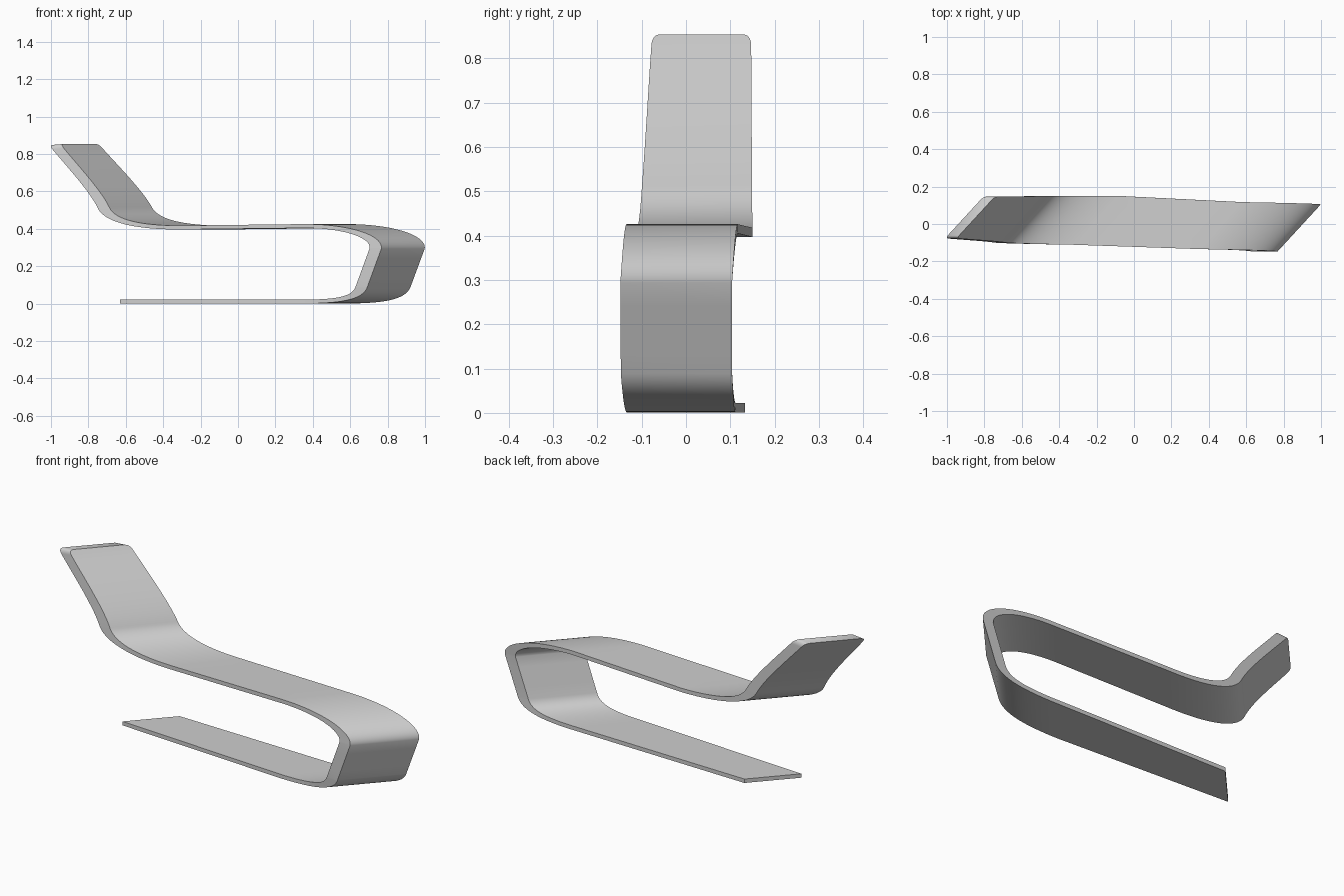
import bpy, bmesh, math
from mathutils import Vector
from mathutils.geometry import interpolate_bezier

cube = bpy.data.objects.get("Cube")
if cube:
    bpy.data.objects.remove(cube, do_unlink=True)

THICKNESS = 0.021   # ribbon thickness before the lengthwise stretch
STRETCH = 3.0       # lengthwise stretch of the thickness
SKEW = 0.92         # sideways slant of the ribbon across its width

grey = bpy.data.materials.new("light_grey")
grey.use_nodes = True
colour = (0.62, 0.62, 0.62, 1)
grey.diffuse_color = colour
grey.node_tree.nodes["Principled BSDF"].inputs["Base Color"].default_value = colour

# Joints along the ribbon: x, z of the near edge, then y of the near and far edges
top = (-0.98, 0.851, -0.077, 0.147)
shoulder = (-0.961, 0.827, -0.078, 0.147)
waist = (-0.72, 0.515, -0.099, 0.149)
seat_back = (-0.32, 0.407, -0.111, 0.15)
seat_front = (0.35, 0.415, -0.134, 0.117)
knee = (0.735, 0.295, -0.148, 0.104)
ankle = (0.66, 0.09, -0.147, 0.104)
base_front = (0.35, 0.0115, -0.133, 0.112)
base_end = (-0.63, 0.0115, -0.075, 0.133)

# Segments: start, end, two curve handles (None for straight), steps
segments = [
    (top, shoulder, None, 8),
    (shoulder, waist, ((-0.88, 0.73), (-0.76, 0.60)), 14),
    (waist, seat_back, ((-0.69, 0.445), (-0.55, 0.408)), 24),
    (seat_back, seat_front, None, 6),
    (seat_front, knee, ((0.58, 0.415), (0.745, 0.36)), 28),
    (knee, ankle, None, 4),
    (ankle, base_front, ((0.64, 0.035), (0.56, 0.0115)), 24),
    (base_front, base_end, None, 6),
]


def flat(x, z):
    return Vector((x, z, 0))


# Sample the path into (point, near y, far y)
path = []
for start, end, handles, steps in segments:
    a, b = flat(*start[:2]), flat(*end[:2])
    if handles:
        points = interpolate_bezier(a, flat(*handles[0]), flat(*handles[1]), b, steps + 1)
    else:
        points = [a.lerp(b, i / steps) for i in range(steps + 1)]
    for i, p in enumerate(points):
        if path and i == 0:
            continue
        t = i / steps
        near = start[2] + (end[2] - start[2]) * t
        far = start[3] + (end[3] - start[3]) * t
        path.append((p.copy(), near, far))


def corner_inset(z):
    """Rounds the two corners at the top of the backrest."""
    h = max(0.0, min(1.0, (z - shoulder[1]) / (top[1] - shoulder[1])))
    return 0.016 * (1 - math.sqrt(1 - h * h))


# Sweep a four-cornered section along the path
bm = bmesh.new()
rings = []
for i, (p, near, far) in enumerate(path):
    d = path[min(i + 1, len(path) - 1)][0] - path[max(i - 1, 0)][0]
    d = Vector((d.x / STRETCH, d.y)).normalized()
    off_x = -d.y * STRETCH * THICKNESS / 2
    off_z = d.x * THICKNESS / 2
    inset = corner_inset(p.y)
    ring = []
    for side, y in ((1, near + inset), (1, far - inset), (-1, far - inset), (-1, near + inset)):
        x = p.x + (y - near) * SKEW + side * off_x
        ring.append(bm.verts.new((x, y, p.y + side * off_z)))
    rings.append(ring)

for r, s in zip(rings, rings[1:]):
    for k in range(4):
        n = (k + 1) % 4
        bm.faces.new((r[k], r[n], s[n], s[k]))
bm.faces.new(rings[0])
bm.faces.new(rings[-1])
bmesh.ops.recalc_face_normals(bm, faces=bm.faces)

mesh = bpy.data.meshes.new("lounger_ribbon")
bm.to_mesh(mesh)
bm.free()
mesh.materials.append(grey)
lounger = bpy.data.objects.new("lounger_ribbon", mesh)
bpy.context.collection.objects.link(lounger)

# Smooth the bends and keep the long edges sharp
bpy.ops.object.select_all(action="DESELECT")
lounger.select_set(True)
bpy.context.view_layer.objects.active = lounger
bpy.ops.object.shade_smooth_by_angle(angle=math.radians(30))
